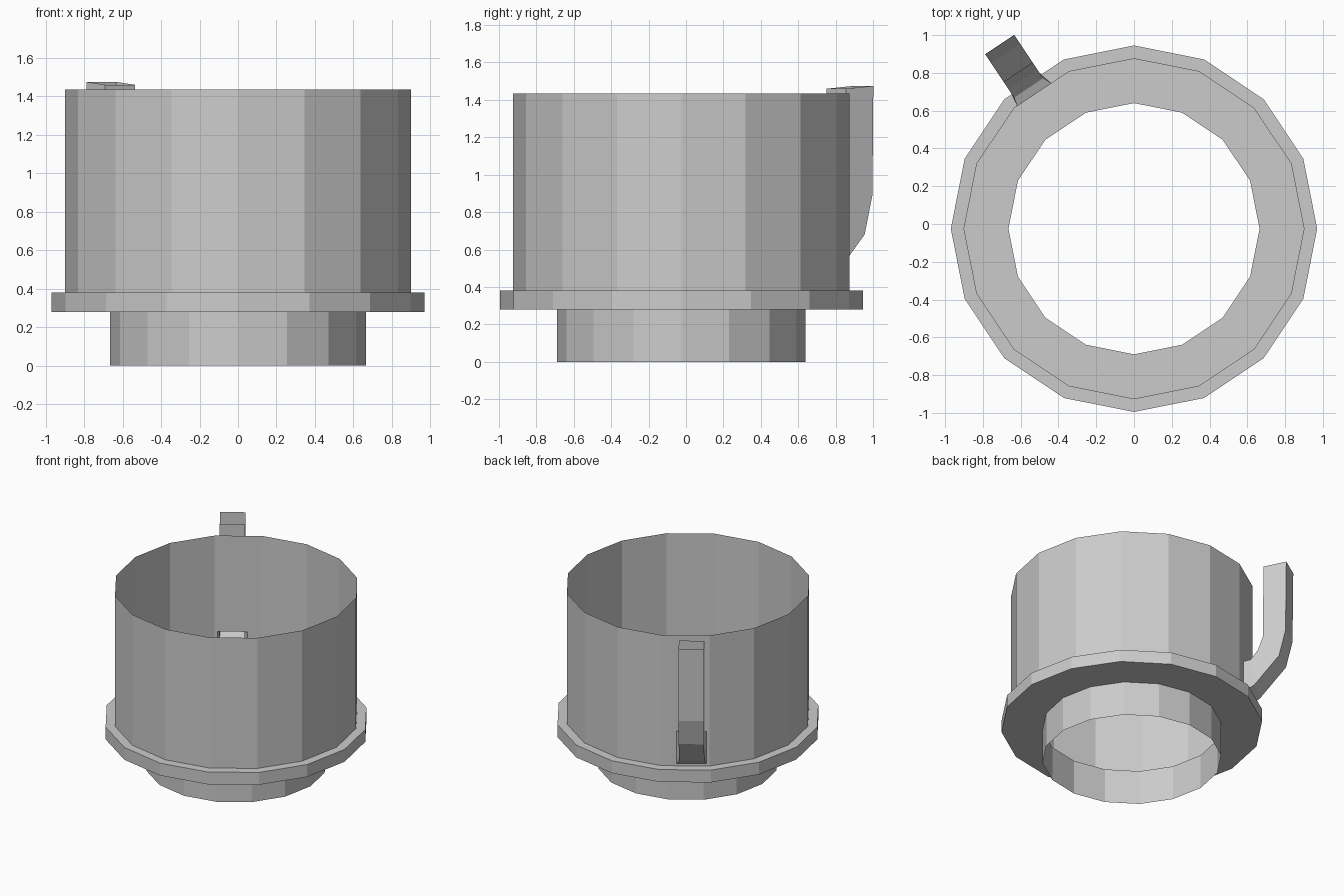
import bpy, bmesh, math
from mathutils import Vector

cube = bpy.data.objects.get("Cube")
if cube:
    bpy.data.objects.remove(cube, do_unlink=True)

SIDES = 16
CENTRE = Vector((0, -0.025, 0))

grey = bpy.data.materials.new("plain grey")
grey.use_nodes = True
grey.diffuse_color = (0.6, 0.6, 0.6, 1)
grey.node_tree.nodes["Principled BSDF"].inputs["Base Color"].default_value = (0.6, 0.6, 0.6, 1)


def finish(bm, name):
    mesh = bpy.data.meshes.new(name)
    bm.to_mesh(mesh)
    bm.free()
    mesh.materials.append(grey)
    obj = bpy.data.objects.new(name, mesh)
    obj.location = CENTRE
    bpy.context.collection.objects.link(obj)
    return obj


# The spout stands square to one wall panel
PANEL = 5
angle = (PANEL + 0.5) * math.tau / SIDES
out = Vector((math.cos(angle), math.sin(angle), 0))
side = Vector((math.sin(angle), -math.cos(angle), 0))
WALL = 0.9
FLAT = WALL * math.cos(math.pi / SIDES)


def section(left, right, low, high):
    """Four corners of a spout section; low and high are (radius, height)."""
    return [out * r + side * p + Vector((0, 0, z))
            for p, (r, z) in ((left, low), (right, low), (right, high), (left, high))]


mouth = section(-0.154, 0.065, (FLAT, 0.40), (FLAT, 0.66))

# Open body: base ring, flange and wall as one thin shell
profile = [(0.665, 0), (0.665, 0.28), (0.97, 0.28), (0.97, 0.38), (WALL, 0.38), (WALL, 1.435)]
bm = bmesh.new()
rings = []
for r, z in profile:
    rings.append([bm.verts.new((r * math.cos(i * math.tau / SIDES),
                                r * math.sin(i * math.tau / SIDES), z)) for i in range(SIDES)])
for a, b in zip(rings, rings[1:]):
    for i in range(SIDES):
        j = (i + 1) % SIDES
        corners = [a[j], a[i], b[i], b[j]]
        if a is rings[-2] and i == PANEL:
            # Panel with an opening into the spout
            hole = [bm.verts.new(v) for v in mouth]
            for k in range(4):
                m = (k + 1) % 4
                bm.faces.new((corners[k], corners[m], hole[m], hole[k]))
        else:
            bm.faces.new(corners)
bmesh.ops.recalc_face_normals(bm, faces=bm.faces)
finish(bm, "body")

# Hollow upturned spout, open at both ends
bends = [((0.96, 0.46), (0.93, 0.68)),
         ((1.15, 0.68), (0.985, 0.75)),
         ((1.2, 0.89), (1.025, 0.86)),
         ((1.206, 1.475), (1.03, 1.46))]
sections = [mouth] + [section(-0.142, 0.043, low, high) for low, high in bends]
bm = bmesh.new()
loops = [[bm.verts.new(v) for v in s] for s in sections]
for a, b in zip(loops, loops[1:]):
    for k in range(4):
        m = (k + 1) % 4
        bm.faces.new((a[k], a[m], b[m], b[k]))
bmesh.ops.recalc_face_normals(bm, faces=bm.faces)
finish(bm, "spout")
